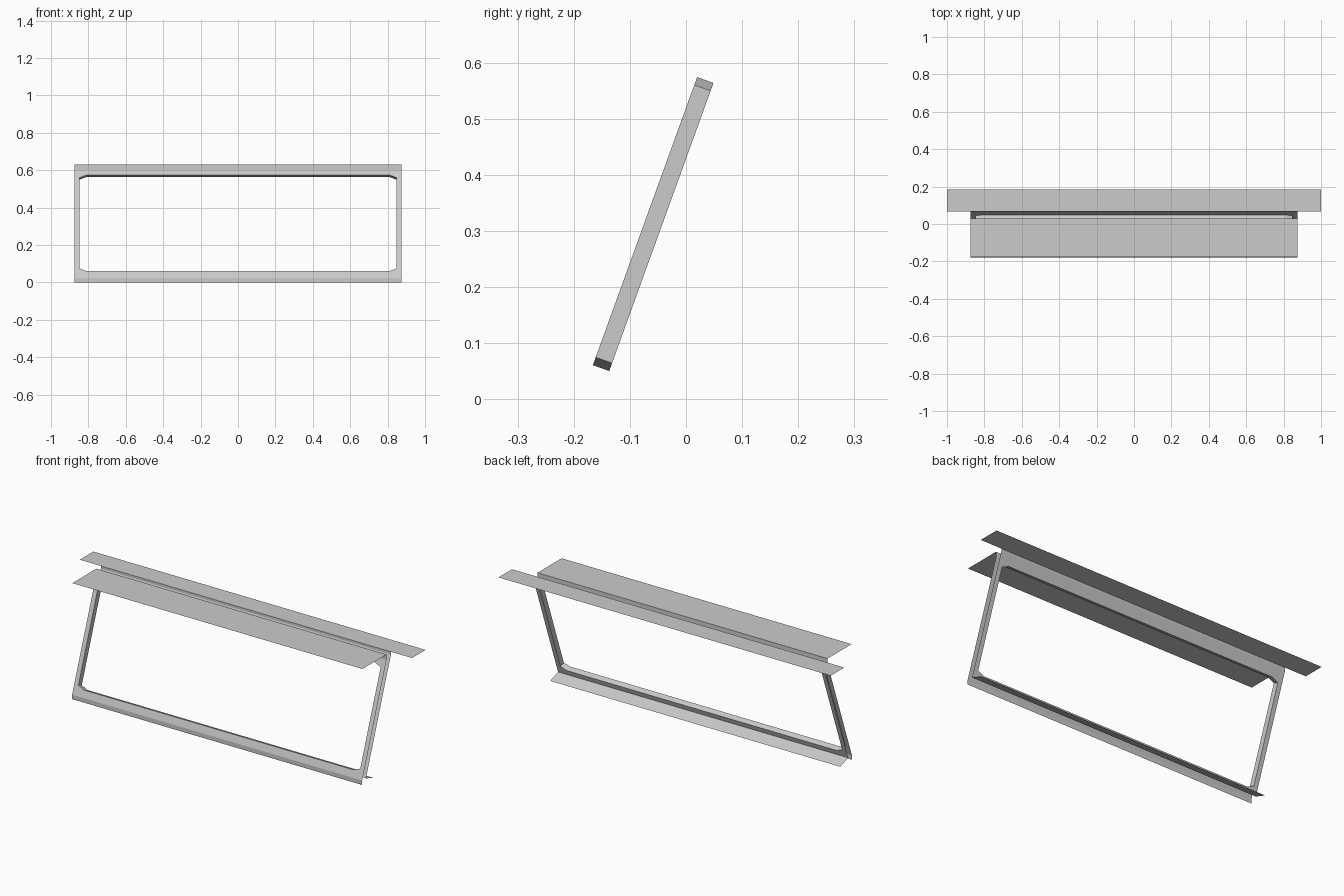
import bpy, bmesh, math
from mathutils import Vector

if "Cube" in bpy.data.objects:
    bpy.data.objects.remove(bpy.data.objects["Cube"])

HALF = 0.873                     # half width of the frame
TILT = math.radians(19.9)        # backward lean
UP = Vector((0, math.sin(TILT), math.cos(TILT)))
BACK = Vector((0, math.cos(TILT), -math.sin(TILT)))
BASE = Vector((0, -0.166, 0.061))  # bottom of the opening on the front skin
OPEN_H, DEPTH = 0.546, 0.031


def pt(x, u, d):
    """Point in the leaning frame: x across, u up the slope, d backward."""
    return BASE + UP * u + BACK * d + Vector((x, 0, 0))


def make(name, faces, facing=None):
    bm = bmesh.new()
    for f in faces:
        bm.faces.new([bm.verts.new(p) for p in f])
    bmesh.ops.remove_doubles(bm, verts=bm.verts, dist=1e-5)
    bm.normal_update()
    if facing:
        flip = [f for f in bm.faces if f.normal.dot(Vector(facing)) < 0]
        bmesh.ops.reverse_faces(bm, faces=flip)
    me = bpy.data.meshes.new(name)
    bm.to_mesh(me)
    bm.free()
    ob = bpy.data.objects.new(name, me)
    bpy.context.collection.objects.link(ob)
    return ob


def strip(name, path, half, facing):
    """Thin sheet: a (y, z) path swept across x."""
    make(name, [[(-half, *a), (half, *a), (half, *b), (-half, *b)]
                for a, b in zip(path, path[1:])], facing)


# Opening outline with cut corners, two points per corner
cx, ox, cu = 0.81, 0.848, 0.015
OPENING = [(-cx, 0), (cx, 0), (ox, cu), (ox, OPEN_H - cu),
           (cx, OPEN_H), (-cx, OPEN_H), (-ox, OPEN_H - cu), (-ox, cu)]


def skin(name, lo, hi, d, facing):
    """Leaning sheet with the window opening."""
    faces = []
    corners = [(-HALF, lo), (HALF, lo), (HALF, lo), (HALF, hi),
               (HALF, hi), (-HALF, hi), (-HALF, hi), (-HALF, lo)]
    for i in range(8):
        j = (i + 1) % 8
        ring = [corners[i], corners[j], OPENING[j], OPENING[i]]
        if corners[i] == corners[j]:
            ring.pop(0)
        faces.append([pt(x, u, d) for x, u in ring])
    make(name, faces, facing)


f_lo, f_hi = -0.0393, 0.573
b_lo, b_hi = -0.0287, 0.602
skin("front_skin", f_lo, f_hi, 0, -BACK)
skin("back_skin", b_lo, b_hi, DEPTH, BACK)

# Walls of the opening joining both skins, normals away from the opening
make("opening_walls", [[pt(*OPENING[i], 0), pt(*OPENING[(i + 1) % 8], 0),
                        pt(*OPENING[(i + 1) % 8], DEPTH), pt(*OPENING[i], DEPTH)]
                       for i in range(8)])

ft, fb = pt(0, f_hi, 0), pt(0, f_lo, 0)
bt, bb = pt(0, b_hi, DEPTH), pt(0, b_lo, DEPTH)
TOP = 0.63

# Upright lips and horizontal top plates
strip("front_top_lip", [(ft.y, ft.z), (ft.y, TOP)], HALF, (0, -1, 0))
strip("front_top_plate", [(ft.y, TOP), (-0.177, TOP)], HALF, (0, 0, 1))
strip("back_top_lip", [(bt.y, bt.z), (bt.y, TOP)], HALF, (0, 1, 0))
strip("back_top_plate", [(bt.y, TOP), (0.184, TOP)], 1.0, (0, 0, 1))

# Bottom edges
strip("front_bottom_lip", [(fb.y, fb.z), (fb.y, 0)], HALF, (0, -1, 0))
strip("back_bottom_flange", [(bb.y, bb.z), (bb.y + 0.067, 0)], HALF, (0, 0, 1))
